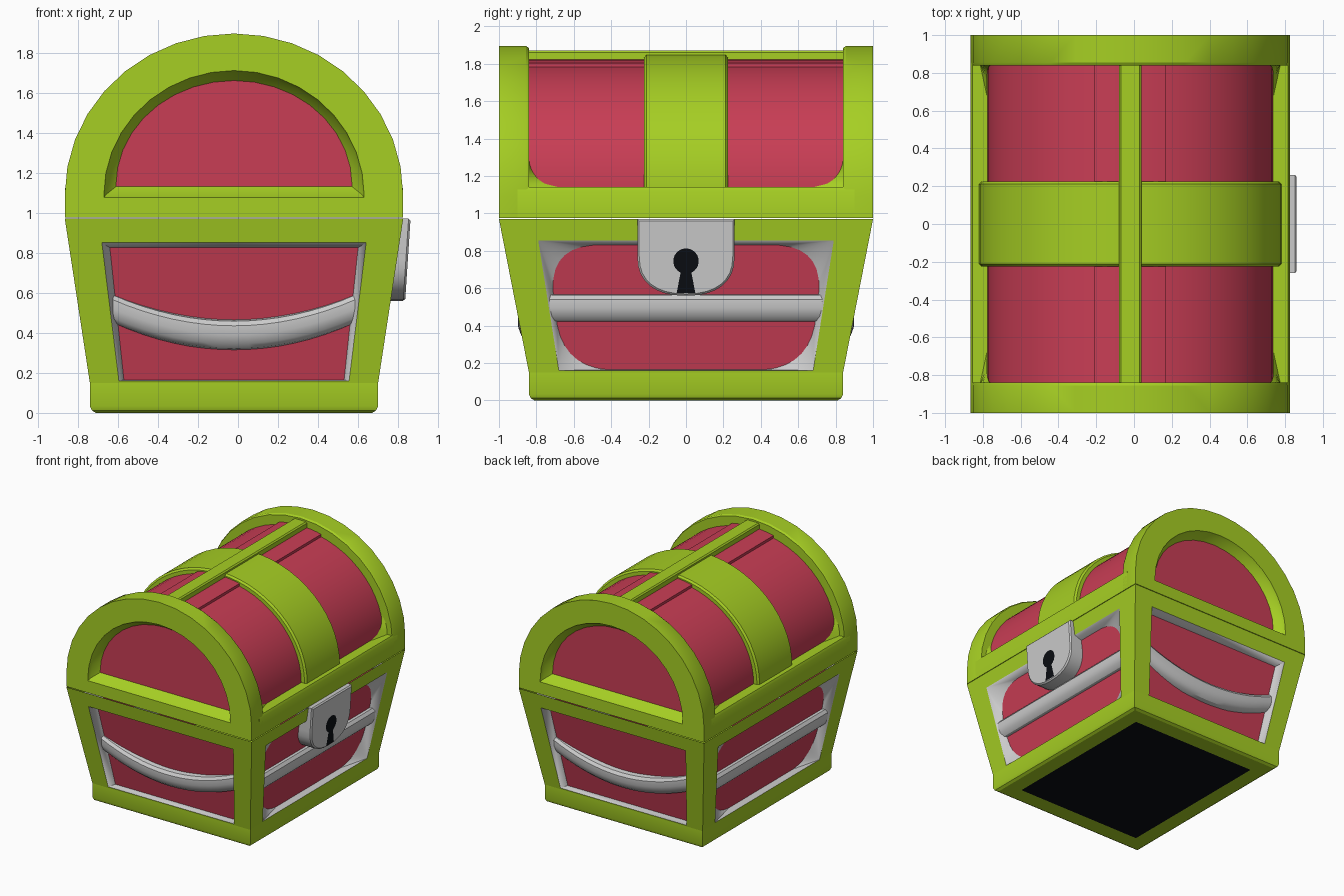
import bpy, bmesh, math
from mathutils import Vector

if "Cube" in bpy.data.objects:
    bpy.data.objects.remove(bpy.data.objects["Cube"])

CX = -0.02  # chest centre; the lock sticks out on +x


def material(name, rgb):
    m = bpy.data.materials.new(name)
    m.diffuse_color = (*rgb, 1)
    m.use_nodes = True
    m.node_tree.nodes["Principled BSDF"].inputs["Base Color"].default_value = m.diffuse_color
    return m


GREEN = material("green", (0.38, 0.62, 0.017))
RED = material("red", (0.58, 0.047, 0.09))
DARK = material("dark", (0.003, 0.004, 0.006))


def loft(name, loops, mat=None, caps=(True, True), out=None, closed=True):
    """Skin point loops of equal length; 'out' orients open shells."""
    bm = bmesh.new()
    rows = [[bm.verts.new((p[0] + CX, p[1], p[2])) for p in l] for l in loops]
    n = len(rows[0])
    for a, b in zip(rows, rows[1:]):
        for i in range(n if closed else n - 1):
            j = (i + 1) % n
            bm.faces.new((a[i], a[j], b[j], b[i]))
    if caps[0]:
        bm.faces.new(rows[0])
    if caps[1] and len(rows) > 1:
        bm.faces.new(rows[-1])
    bmesh.ops.remove_doubles(bm, verts=bm.verts, dist=1e-5)
    bmesh.ops.recalc_face_normals(bm, faces=bm.faces)
    if out:
        total = sum((f.normal * f.calc_area() for f in bm.faces), Vector())
        if total.dot(Vector(out)) < 0:
            bmesh.ops.reverse_faces(bm, faces=bm.faces)
    me = bpy.data.meshes.new(name)
    bm.to_mesh(me)
    bm.free()
    me.polygons.foreach_set("use_smooth", [True] * len(me.polygons))
    me.set_sharp_from_angle(angle=math.radians(30))
    if mat:
        me.materials.append(mat)
    ob = bpy.data.objects.new(name, me)
    bpy.context.collection.objects.link(ob)
    return ob


def rect(x, y, z):
    return [(-x, -y, z), (x, -y, z), (x, y, z), (-x, y, z)]


def arch(w, zb, zs, top, y, n=18):
    pts = [(-w, y, zb)]
    for i in range(n + 1):
        a = math.pi * (1 - i / n)
        pts.append((w * math.cos(a), y, zs + (top - zs) * math.sin(a)))
    return pts + [(w, y, zb)]


def trapezoid(lo, hi, z0, z1):
    return [Vector(p) for p in ((-lo, z0), (lo, z0), (hi, z1), (-hi, z1))]


def rounded(quad, r, n=7):
    """Round each corner with a short curve."""
    pts = []
    for i, c in enumerate(quad):
        a = c + (quad[i - 1] - c).normalized() * r
        b = c + (quad[(i + 1) % 4] - c).normalized() * r
        m = c * 0.86 + (a + b) * 0.07
        for k in range(n + 1):
            t = k / n
            pts.append(a * (1 - t) ** 2 + m * 2 * t * (1 - t) + b * t * t)
    return pts


# Foot and dark underside
loft("foot", [rect(.69, .81, 0), rect(.71, .83, .012), rect(.72, .84, .035),
              rect(.72, .84, .15)], GREEN)
loft("underside_panel", [rect(.57, .68, -.0005)], DARK, out=(0, 0, -1))

# Four sloping body walls: frame, grey liner, red panel, grey band
for kind in ("end", "side"):
    for s in (-1, 1):
        is_end = kind == "end"

        def place(p, d=0.0):
            t, z = p
            k = (z - .15) / .82
            if is_end:
                return (t, s * (.84 + .16 * k - d), z)
            return (s * (.72 + .125 * k - d), t, z)

        out = (0, s, 0) if is_end else (s, 0, 0)
        if is_end:
            outer = trapezoid(.72, .845, .15, .97)
            opening = trapezoid(.575, .66, .16, .85)
            inner = trapezoid(.55, .62, .165, .825)
            radius, half = .0005, .605
        else:
            outer = trapezoid(.84, 1.0, .15, .97)
            opening = trapezoid(.68, .79, .16, .855)
            inner = trapezoid(.66, .74, .165, .83)
            radius, half = .24, .73
        loft(kind + "_wall_frame", [[place(p) for p in outer], [place(p) for p in opening]],
             GREEN, (False, False), out)
        red = rounded(inner, radius)
        corners = [opening[i // 8] for i in range(32)]
        loft(kind + "_wall_liner", [[place(p) for p in corners], [place(p, .06) for p in red]],
             None, (False, False), out)
        loft(kind + "_wall_panel", [[place(p, .06) for p in red]], RED, out=out)

        section = [(.075, .065), (.068, .03), (.045, .008), (0, 0),
                   (-.045, .008), (-.068, .03), (-.075, .065)]
        rings = []
        for i in range(17):
            u = i / 8 - 1
            sag = 1 - u * u if is_end else 0
            mid = .52 - .13 * sag if is_end else .495
            depth = .025 - .035 * sag if is_end else .01
            rings.append([place((u * half, mid + z), d + depth) for z, d in section])
        loft(kind + "_wall_band", rings)

# Lid base rail
loft("lid_rail", [rect(.845, .9, .975), rect(.845, .9, 1.12), rect(.835, .9, 1.14)], GREEN)

# Lid end arches with recessed panels
for s in (-1, 1):
    loft("lid_end_arch", [arch(.84, .975, 1.09, 1.885, s * .84),
                          arch(.845, .975, 1.09, 1.895, s * .855),
                          arch(.845, .975, 1.09, 1.895, s),
                          arch(.65, 1.075, 1.09, 1.71, s),
                          arch(.64, 1.09, 1.10, 1.695, s * .97),
                          arch(.59, 1.13, 1.135, 1.66, s * .925)],
         GREEN, (True, False), None)
    loft("lid_end_panel", [arch(.59, 1.13, 1.135, 1.66, s * .925)], RED, out=(0, s, 0))

# Red barrel, raised middle plank
loft("lid_barrel", [arch(.755, 1.12, 1.14, 1.805, y, 28) for y in (-.85, .85)], RED)


def plank(y):
    xs = [-.19 + .38 * i / 8 for i in range(9)]
    top = [(x, y, 1.14 + .685 * math.sqrt(1 - (x / .77) ** 2)) for x in xs]
    return top + [(.19, y, 1.72), (-.19, y, 1.72)]


loft("lid_plank", [plank(-.85), plank(.85)], RED)

# Green strap over the lid and ridge along it
loft("lid_strap", [arch(w, 1.12, 1.14, t, y, 28) for y, w, t in
                   ((-.225, .785, 1.835), (-.212, .80, 1.85),
                    (.212, .80, 1.85), (.225, .785, 1.835))], GREEN)
loft("lid_ridge", [rect(.06, .85, 1.75), rect(.06, .85, 1.86), rect(.05, .85, 1.87)], GREEN)

# Curved fillets in the lower corners of the lid panels
for sx in (-1, 1):
    for sy in (-1, 1):
        edge, curve = [], []
        for i in range(9):
            z = 1.14 + .16 * i / 8
            x = .755 * math.sqrt(1 - ((z - 1.14) / .665) ** 2)
            y = .68 + math.sqrt(max(0, .16 ** 2 - (1.30 - z) ** 2))
            edge.append((sx * (x + .04), sy * .845, z))
            curve.append((sx * (x + .004), sy * y, z))
        loft("lid_corner_fillet", [edge, curve], GREEN, (False, False), (sx, 0, 0), False)

# Lock plate with keyhole on the +x side


def lock_x(z):
    return .855 + .027 * (z - .56) / .41


def lock_outline(shrink, depth):
    w = .26 - shrink
    pts = [(w, .97 - shrink), (w, .77)]
    for i in range(1, 16):
        a = math.pi * i / 16
        c = math.cos(a)
        pts.append((math.copysign(abs(c) ** .85, c) * w,
                    .77 - (.21 - shrink) * math.sin(a) ** .85))
    pts += [(-w, .77), (-w, .97 - shrink)]
    return [(lock_x(z) - depth, y, z) for y, z in pts]


loft("lock_plate", [lock_outline(0, .14), lock_outline(0, .01), lock_outline(.01, 0)])
hole = [(.068 * math.cos(a), .745 + .068 * math.sin(a))
        for a in (math.radians(-65 + 310 * i / 20) for i in range(21))]
hole += [(-.05, .575), (.05, .575)]
loft("keyhole", [[(lock_x(z) + .003, y, z) for y, z in hole]], DARK, out=(1, 0, 0))
